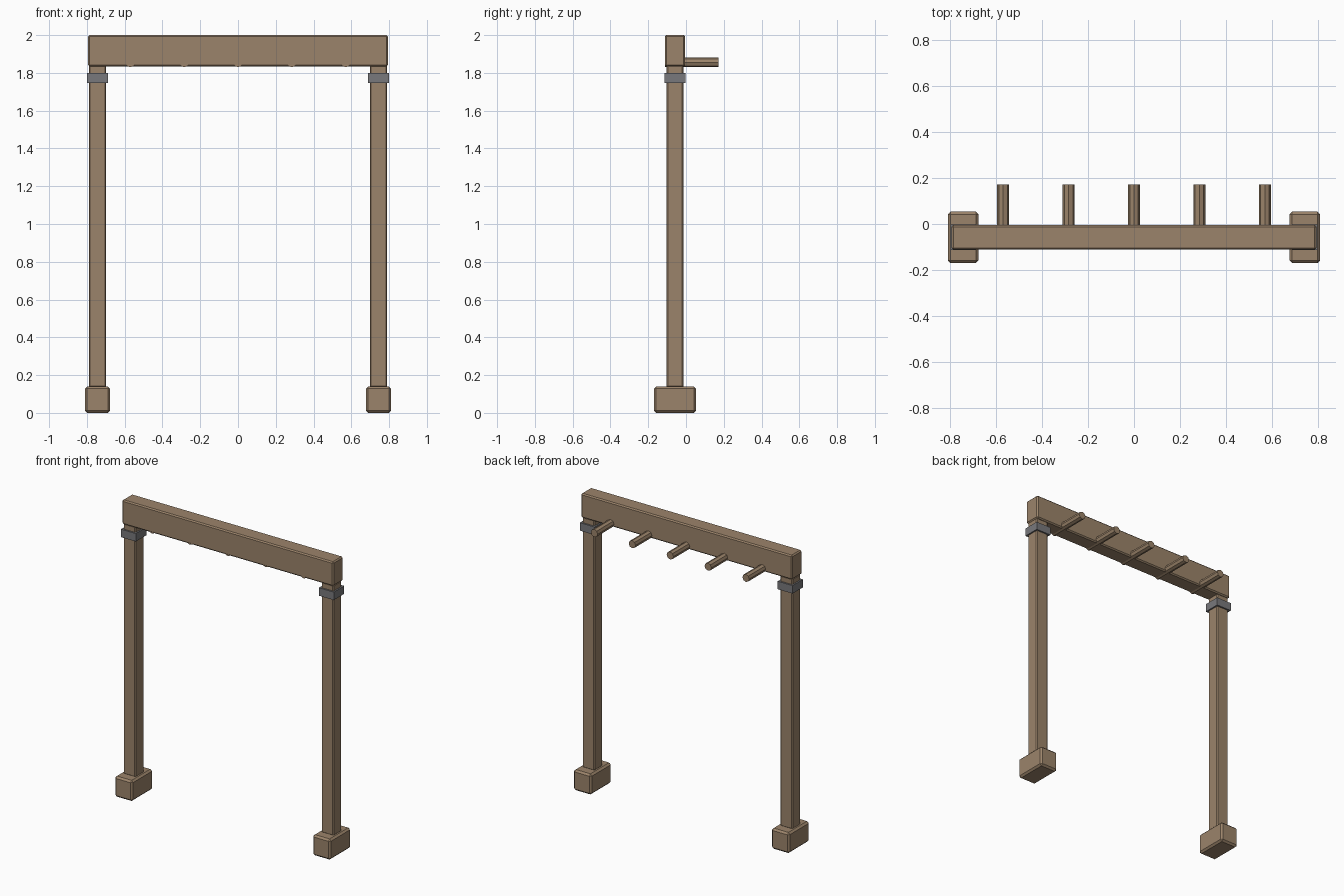
import bpy, math

cube = bpy.data.objects.get("Cube")
if cube:
    bpy.data.objects.remove(cube, do_unlink=True)


def material(name, rgb):
    m = bpy.data.materials.new(name)
    m.use_nodes = True
    m.diffuse_color = (*rgb, 1)
    m.node_tree.nodes["Principled BSDF"].inputs["Base Color"].default_value = (*rgb, 1)
    return m


WOOD = material("weathered_wood", (0.33, 0.23, 0.145))
METAL = material("grey_metal", (0.19, 0.19, 0.2))
DEPTH_MID = -0.058  # shared centre line of the frame


def box(name, x, z0, z1, width, depth, mat, bevel=0):
    bpy.ops.mesh.primitive_cube_add(size=1, location=(x, DEPTH_MID, (z0 + z1) / 2))
    ob = bpy.context.object
    ob.name = name
    ob.scale = (width, depth, z1 - z0)
    bpy.ops.object.transform_apply(location=False, rotation=False, scale=True)
    ob.data.materials.append(mat)
    if bevel:
        mod = ob.modifiers.new("worn_edges", "BEVEL")
        mod.width = bevel
        mod.segments = 1
    return ob


# Top beam
box("top_beam", 0, 1.835, 2.0, 1.588, 0.108, WOOD, 0.008)

# Two legs, each with a foot block, post and metal band
for side, sx in (("left", 1), ("right", -1)):
    x = sx * 0.744
    box(side + "_foot", x, 0, 0.14, 0.134, 0.224, WOOD, 0.012)
    box(side + "_post", x, 0.135, 1.84, 0.092, 0.09, WOOD, 0.007)
    box(side + "_band", x, 1.746, 1.8, 0.112, 0.112, METAL)

# Pegs run through the bottom of the beam and out at the back
FRONT, BACK = -0.11, 0.171
for i in range(5):
    bpy.ops.mesh.primitive_cylinder_add(
        vertices=8, radius=0.026, depth=BACK - FRONT,
        location=((i - 2) * 0.285, (FRONT + BACK) / 2, 1.856),
        rotation=(math.pi / 2, 0, 0))
    peg = bpy.context.object
    peg.name = "peg_%d" % (i + 1)
    peg.data.materials.append(WOOD)
